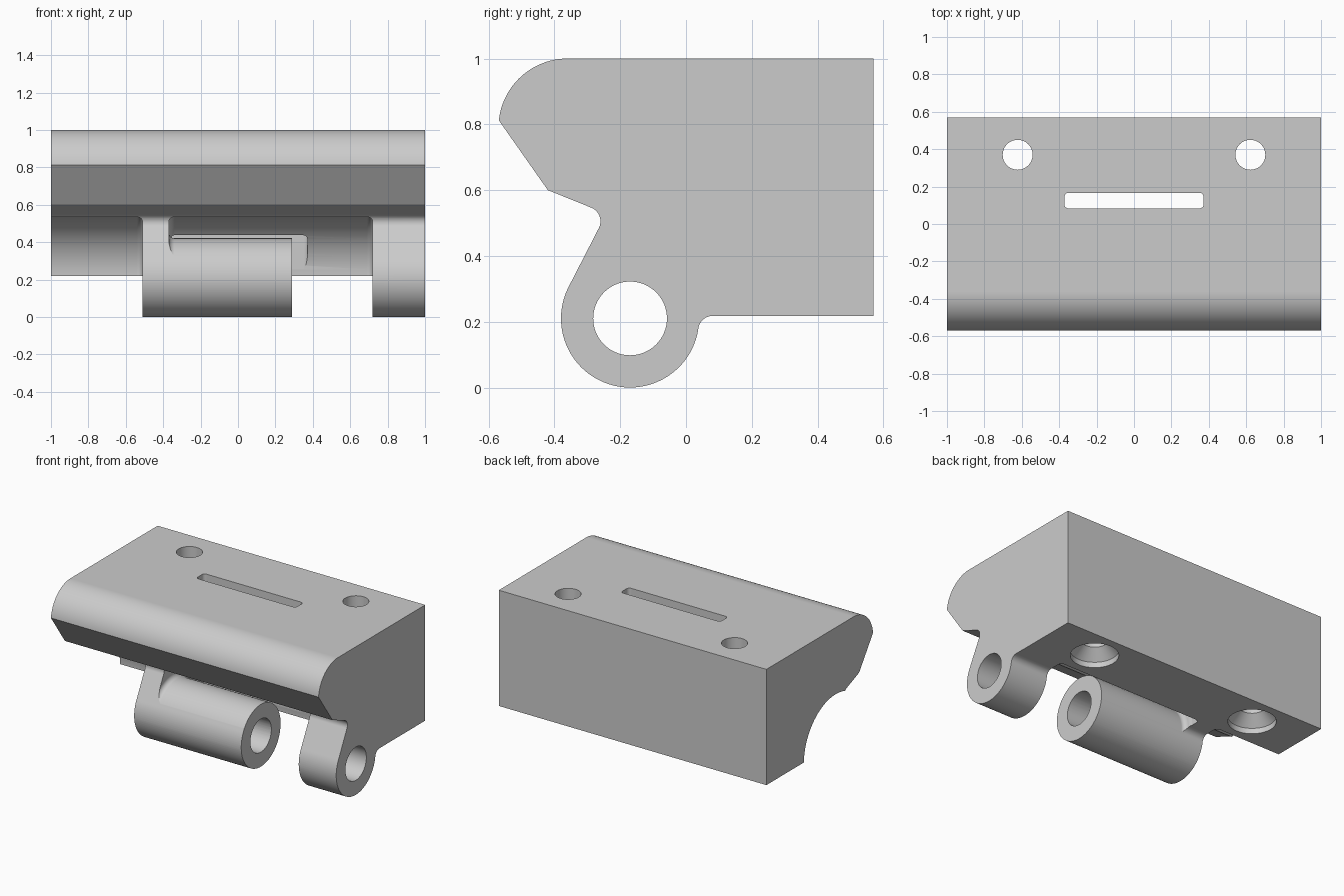
import bpy, bmesh
from math import sin, cos, radians, pi
from mathutils import Matrix, Vector

cube = bpy.data.objects.get("Cube")
if cube:
    bpy.data.objects.remove(cube, do_unlink=True)

PIN_Y, PIN_Z = -0.17, 0.21
RING, GAP, BORE, FILLET = 0.21, 0.34, 0.112, 0.03

grey = bpy.data.materials.new("light grey")
grey.use_nodes = True
grey.diffuse_color = (0.6, 0.6, 0.6, 1)
grey.node_tree.nodes["Principled BSDF"].inputs["Base Color"].default_value = (0.6, 0.6, 0.6, 1)


def arc(cx, cy, r, start, end, steps=12):
    angles = [radians(start + (end - start) * i / steps) for i in range(steps + 1)]
    return [(cx + r * cos(a), cy + r * sin(a)) for a in angles]


def finish(name, bm):
    bmesh.ops.recalc_face_normals(bm, faces=bm.faces)
    mesh = bpy.data.meshes.new(name)
    bm.to_mesh(mesh)
    bm.free()
    mesh.materials.append(grey)
    obj = bpy.data.objects.new(name, mesh)
    bpy.context.collection.objects.link(obj)
    return obj


def prism(name, points, place, offset):
    """Extrude a closed outline; place maps a 2D point to 3D."""
    bm = bmesh.new()
    face = bm.faces.new([bm.verts.new(place(a, b)) for a, b in points])
    moved = bmesh.ops.extrude_face_region(bm, geom=[face])["geom"]
    verts = [v for v in moved if isinstance(v, bmesh.types.BMVert)]
    bmesh.ops.translate(bm, verts=verts, vec=offset)
    return finish(name, bm)


def lathe(name, points, axis, centre, steps=96):
    """Revolve (position along axis, radius) points around the x or z axis."""
    bm = bmesh.new()
    axis_vec = Vector((1, 0, 0)) if axis == "x" else Vector((0, 0, 1))
    side = Vector((0, 0, 1)) if axis == "x" else Vector((1, 0, 0))
    verts = [bm.verts.new(axis_vec * p + side * r) for p, r in points]
    edges = [bm.edges.new(pair) for pair in zip(verts, verts[1:])]
    bmesh.ops.spin(bm, geom=verts + edges, cent=(0, 0, 0), axis=axis_vec,
                   angle=2 * pi, steps=steps)
    bmesh.ops.remove_doubles(bm, verts=bm.verts, dist=1e-5)
    bmesh.ops.transform(bm, matrix=Matrix.Translation(centre), verts=bm.verts)
    return finish(name, bm)


# Side outline of the block with its pin knuckle
outline = [(0.57, 1.0), (0.57, 0.218)]
outline += arc(0.082, 0.173, 0.045, 90, 171.7, 10)
outline += arc(PIN_Y, PIN_Z, RING, -10, -208, 56)
outline += arc(-0.305, 0.505, 0.045, -28, 70, 12)
outline += [(-0.42, 0.6)]
outline += arc(-0.36, 0.79, 0.21, 174, 90, 24)
body = prism("hinge_block", outline, lambda y, z: (-1, y, z), (2, 0, 0))

# Clearance gaps around the pin axis, with rounded inner ends
pin = (0, PIN_Y, PIN_Z)
top = GAP - FILLET
side_gap = [(-1.1, 0), (-1.1, GAP)] + arc(-0.51 - FILLET, top, FILLET, 90, 0, 8) + [(-0.51, 0)]
inner = RING + 0.001
middle_gap = [(0.29, 0), (0.29, inner)]
middle_gap += arc(-0.37 + FILLET, inner + FILLET, FILLET, 270, 180, 8)
middle_gap += arc(-0.37 + FILLET, top, FILLET, 180, 90, 8)
middle_gap += arc(0.72 - FILLET, top, FILLET, 90, 0, 8) + [(0.72, 0)]
cutters = [lathe("side_gap_cutter", side_gap, "x", pin),
           lathe("middle_gap_cutter", middle_gap, "x", pin)]

# Pin bore
bore = [(-1.2, 0), (-1.2, BORE), (1.2, BORE), (1.2, 0)]
cutters.append(lathe("pin_bore_cutter", bore, "x", pin, 64))

# Countersunk screw holes, opening wide underneath
screw = [(0.1, 0), (0.1, 0.147), (0.255, 0.147), (0.322, 0.08), (1.1, 0.08), (1.1, 0)]
for x in (-0.622, 0.622):
    cutters.append(lathe("screw_hole_cutter", screw, "z", (x, 0.37, 0), 48))

# Long slot through the top
slot = []
for cx, cy, start in ((0.35, 0.145, 0), (-0.35, 0.145, 90), (-0.35, 0.105, 180), (0.35, 0.105, 270)):
    slot += arc(cx, cy, 0.022, start, start + 90, 6)
cutters.append(prism("slot_cutter", slot, lambda x, y: (x, y, 0.2), (0, 0, 1)))

# Cut everything out of the block
bpy.ops.object.select_all(action="DESELECT")
bpy.context.view_layer.objects.active = body
body.select_set(True)
for cutter in cutters:
    cutter.hide_render = True
    mod = body.modifiers.new("cut", "BOOLEAN")
    mod.operation = "DIFFERENCE"
    mod.solver = "EXACT"
    mod.object = cutter
    bpy.ops.object.modifier_apply(modifier=mod.name)
    bpy.data.objects.remove(cutter, do_unlink=True)

# Smooth curves, crisp flats
bpy.ops.object.shade_smooth_by_angle(angle=radians(25))
weighted = body.modifiers.new("weighted normals", "WEIGHTED_NORMAL")
weighted.keep_sharp = True
